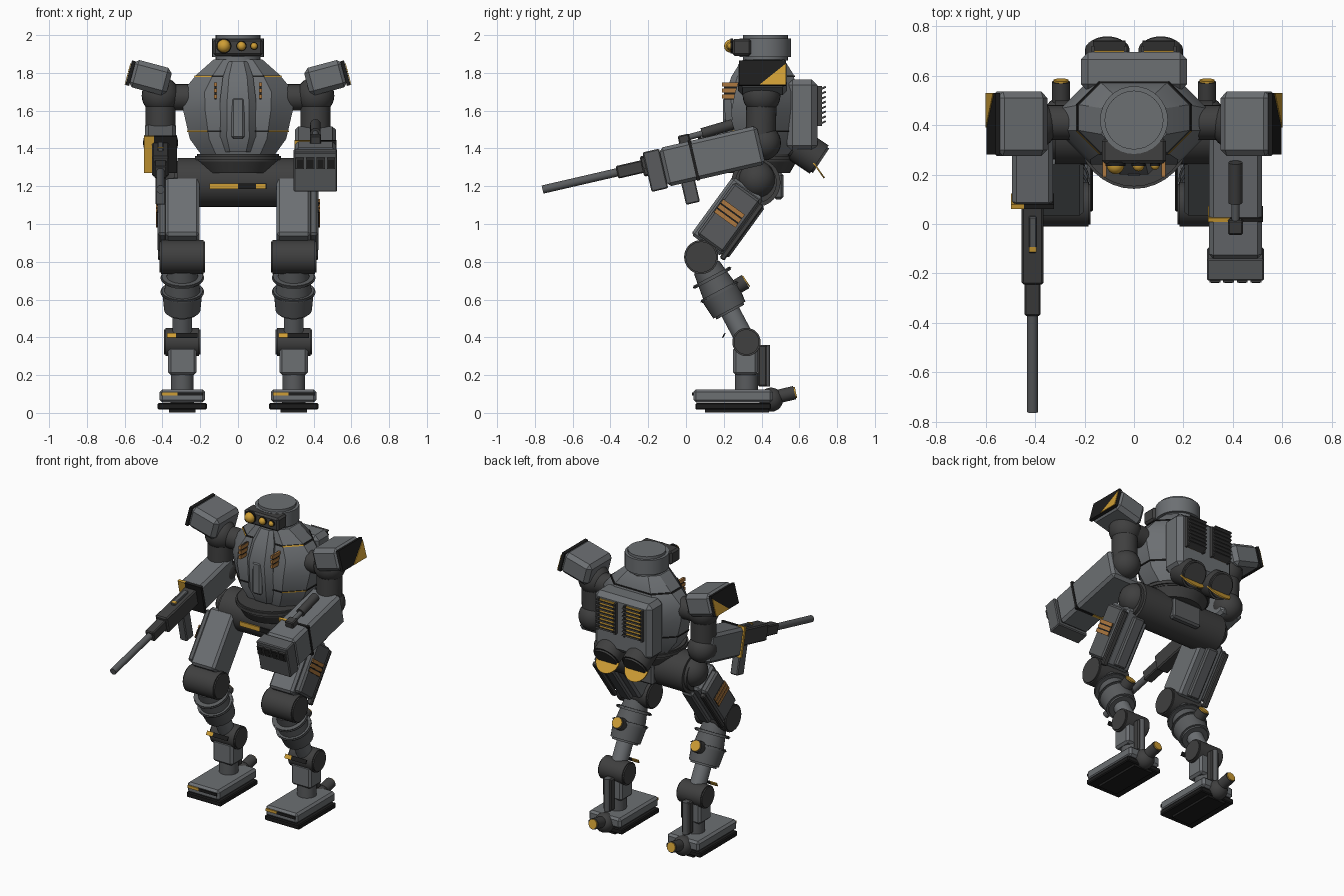
import bpy, bmesh, math
from mathutils import Matrix, Vector

if "Cube" in bpy.data.objects:
    bpy.data.objects.remove(bpy.data.objects["Cube"])

def mat(name, c):
    m = bpy.data.materials.new(name)
    m.diffuse_color = (*c, 1)
    m.use_nodes = True
    m.node_tree.nodes["Principled BSDF"].inputs["Base Color"].default_value = m.diffuse_color
    return m

PLATE = mat("armour grey", (.15, .16, .17))
MID = mat("mid grey", (.1, .105, .11))
DARK = mat("dark grey", (.05, .05, .05))
BLACK = mat("black", (.012, .012, .012))
GOLD = mat("gold", (.62, .34, .035))
COPPER = mat("copper", (.42, .19, .05))
T = lambda x, y, z: Matrix.Translation((x, y, z))
R = lambda a, ax: Matrix.Rotation(math.radians(a), 4, ax)

def add(name, bm, m, M=Matrix()):
    bm.transform(M)
    bmesh.ops.recalc_face_normals(bm, faces=bm.faces[:])
    me = bpy.data.meshes.new(name)
    bm.to_mesh(me)
    bm.free()
    me.materials.append(m)
    ob = bpy.data.objects.new(name, me)
    bpy.context.collection.objects.link(ob)
    return ob

def box(name, size, loc, m, bev=0, M=Matrix()):
    bm = bmesh.new()
    bmesh.ops.create_cube(bm, size=1)
    bm.transform(T(*loc) @ Matrix.Diagonal((*size, 1)))
    if bev:
        bmesh.ops.bevel(bm, geom=bm.edges[:], offset=bev, segments=1, affect='EDGES')
    return add(name, bm, m, M)

def rod(name, p, q, r, m, r2=None, bev=0, M=Matrix()):
    p, q = Vector(p), Vector(q)
    bm = bmesh.new()
    bmesh.ops.create_cone(bm, cap_ends=True, segments=32, radius1=r,
                          radius2=r if r2 is None else r2, depth=(q - p).length)
    if bev:
        rim = [e for e in bm.edges if any(len(f.verts) > 4 for f in e.link_faces)]
        bmesh.ops.bevel(bm, geom=rim, offset=bev, segments=2, affect='EDGES')
    rot = (q - p).to_track_quat('Z', 'Y').to_matrix().to_4x4()
    return add(name, bm, m, M @ T(*((p + q) / 2)) @ rot)

def ball(name, c, r, m):
    bm = bmesh.new()
    bmesh.ops.create_uvsphere(bm, u_segments=24, v_segments=14, radius=r)
    return add(name, bm, m, T(*c))

def loft(name, levels, m):
    # stacked chamfered sections: z, half width, front y, back y
    bm = bmesh.new()
    rings = []
    for z, w, a, b in levels:
        c = .4 * w
        pts = [(c - w, a), (w - c, a), (w, a + c), (w, b - c), (w - c, b), (c - w, b), (-w, b - c), (-w, a + c)]
        rings.append([bm.verts.new((x, y, z)) for x, y in pts])
    for lo, hi in zip(rings, rings[1:]):
        for i in range(8):
            j = (i + 1) % 8
            bm.faces.new((lo[i], lo[j], hi[j], hi[i]))
    bm.faces.new(rings[0])
    bm.faces.new(rings[-1])
    return add(name, bm, m)

def hazard(name, size, loc, M=Matrix(), gold=.33):
    # black plate with a gold end
    w, d, h = size
    x, y, z = loc
    box(name + "_black", (w * (1 - gold), d, h), (x + w * gold / 2, y, z), BLACK, 0, M)
    box(name + "_gold", (w * gold, d, h), (x - w * (1 - gold) / 2, y, z), GOLD, 0, M)

# torso
LV = [(1.36, .19, .28, .55), (1.45, .255, .25, .57), (1.6, .29, .24, .585),
      (1.7, .295, .26, .585), (1.79, .22, .29, .57), (1.87, .13, .31, .52)]
loft("torso", LV, PLATE)

def section(z, grow):
    for a, b in zip(LV, LV[1:]):
        if a[0] <= z <= b[0]:
            t = (z - a[0]) / (b[0] - a[0])
            w, f, k = (a[i] + t * (b[i] - a[i]) for i in (1, 2, 3))
            return (z, w + grow, f - grow, k + grow)

for z in (1.49, 1.782):
    band = loft("torso_seam", [section(z - .004, .005), section(z + .004, .005)], BLACK)
    band.data.materials.append(GOLD)
    for f in band.data.polygons:
        n = f.normal
        if abs(n.x) > .3 and n.y < -.3:
            f.material_index = 1
loft("chest_panel", [(1.38, .07, .25, .4), (1.46, .1, .215, .4), (1.66, .095, .2, .4),
                     (1.78, .08, .24, .42), (1.86, .05, .29, .42)], PLATE)
box("chest_ridge", (.07, .04, .22), (0, .215, 1.56), PLATE, .012)
for s in (-1, 1):
    for k in range(3):
        box("chest_vent", (.016, .12, .022), (s * .12, .25, 1.675 + k * .032), COPPER)
    box("chest_vent_core", (.01, .11, .09), (s * .12, .255, 1.705), BLACK)

# head
rod("neck", (0, .42, 1.84), (0, .42, 1.9), .11, DARK)
rod("head", (0, .42, 1.865), (0, .42, 2), .137, PLATE, bev=.018)
box("visor", (.26, .1, .09), (0, .295, 1.935), DARK, .012)
for x, r in ((-.075, .035), (.018, .024), (.085, .018)):
    rod("eye_rim", (x, .25, 1.942), (x, .235, 1.942), r * 1.15, BLACK)
    ball("eye", (x, .237, 1.942), r, GOLD)

# backpack, vents and boosters
box("backpack", (.43, .16, .38), (0, .615, 1.575), PLATE, .03)
for s in (-1, 1):
    box("vent_back", (.13, .008, .2), (s * .1, .698, 1.625), GOLD)
    for x in (-.066, .066):
        box("vent_side", (.012, .03, .21), (s * .1 + x, .705, 1.625), DARK)
    for k in range(8):
        box("vent_fin", (.13, .045, .01), (0, 0, 0), DARK, 0,
            T(s * .1, .72, 1.535 + k * .026) @ R(25, 'X'))
    rod("booster", (s * .108, .58, 1.425), (s * .108, .715, 1.335), .09, DARK, bev=.012)
    c = Vector((s * .108, .68, 1.31))
    rod("booster_flap", c, c + Vector((0, .0065, .0046)), .085, GOLD)

# waist and pelvis
rod("waist_ring", (0, .37, 1.33), (0, .37, 1.37), .228, DARK, bev=.01)
rod("waist_taper", (0, .37, 1.27), (0, .37, 1.33), .18, DARK, .215)
rod("pelvis", (-.34, .37, 1.22), (.34, .37, 1.22), .13, DARK, bev=.02)
box("pelvis_rear_plate", (.22, .05, .14), (0, .49, 1.2), MID, .012)
hazard("pelvis_stripe", (.3, .012, .03), (0, .238, 1.2), gold=.5)
box("pelvis_stripe_end", (.05, .012, .026), (.12, .237, 1.2), GOLD)

# legs
for s in (-1, 1):
    x = s * .295
    ball("hip_joint", (s * .31, .375, 1.235), .1, DARK)
    H = T(x, .218, 1.04) @ R(-36, 'X')
    box("thigh", (.18, .2, .38), (0, 0, 0), PLATE, .015, H)
    box("thigh_side", (.05, .17, .34), (s * .105, .01, 0), MID, .012, H)
    box("thigh_rail", (.08, .04, .33), (0, .115, -.01), MID, .01, H)
    box("thigh_outer_rail", (.035, .03, .36), (s * .11, .11, -.02), DARK, .006, H)
    box("thigh_decal_back", (.006, .14, .085), (s * .132, 0, .02), BLACK, 0, H)
    for k in (-1, 0, 1):
        box("thigh_decal", (.008, .14, .022), (s * .134, 0, .02 + k * .031), COPPER, 0, H)
    K, A = Vector((x, .08, .825)), Vector((x, .32, .375))
    d = (A - K).normalized()
    rod("knee", K - Vector((.12, 0, 0)), K + Vector((.12, 0, 0)), .09, DARK, bev=.008)
    rod("calf_upper", K + d * .06, K + d * .2, .075, MID, .095)
    for q in (.115, .2):
        rod("calf_ring", K + d * q, K + d * (q + .018), .115, MID, bev=.006)
    rod("calf_lower", K + d * .2, K + d * .33, .107, MID, .095, bev=.012)
    rod("shin_rod", K + d * .3, A, .052, PLATE)
    rod("calf_lens_housing", (x, .23, .645), (x, .315, .695), .04, DARK)
    rod("calf_lens", (x, .315, .695), (x, .321, .699), .034, GOLD)
    rod("ankle", A - Vector((.097, 0, 0)), A + Vector((.097, 0, 0)), .075, DARK, bev=.008)
    hazard("ankle_stripe", (.16, .007, .028), (0, 0, 0), T(x, .2, .41) @ R(-30, 'X'), .3)
    box("lower_shin", (.15, .13, .15), (x, .315, .275), PLATE, .014)
    rod("ankle_post", (x, .32, .11), (x, .32, .21), .06, MID)
    box("shin_back", (.06, .05, .22), (x, .405, .25), DARK, .008)
    rod("shin_piston", (x, .425, .14), (x, .425, .36), .02, MID)
    box("foot", (.24, .42, .07), (x, .25, .09), PLATE, .014)
    box("sole", (.26, .4, .035), (x, .25, .035), BLACK, .006)
    box("sole_pad", (.14, .34, .02), (x, .27, .012), BLACK)
    hazard("toe_stripe", (.22, .008, .018), (x, .037, .1), gold=.38)
    ball("heel", (x, .45, .07), .064, DARK)
    rod("heel_nozzle", (x, .48, .085), (x, .575, .107), .036, DARK)
    rod("heel_nozzle_end", (x, .575, .107), (x, .582, .1085), .03, GOLD)

# shoulders and upper arms
for s in (-1, 1):
    x = s * .41
    rod("shoulder_axle", (s * .24, .41, 1.67), (x, .41, 1.67), .07, DARK)
    ball("shoulder_joint", (x, .4, 1.68), .1, DARK)
    rod("upper_arm", (x, .4, 1.66), (x, .395, 1.46), .08, DARK)
    ball("elbow", (x, .41, 1.43), .093, DARK)
    P = T(s * .465, .405, 1.775) @ R(-15 * s, 'Y')
    box("shoulder_pad", (.21, .26, .15), (0, 0, 0), PLATE, .025, P)
    box("shoulder_badge", (.02, .25, .135), (s * .106, 0, -.004), BLACK, 0, P)
    bm = bmesh.new()
    f = bm.faces.new([bm.verts.new((s * .117, *p)) for p in ((-.015, -.07), (.124, -.07), (.124, .045))])
    g = bmesh.ops.extrude_face_region(bm, geom=[f])["geom"]
    bmesh.ops.translate(bm, verts=[v for v in g if isinstance(v, bmesh.types.BMVert)], vec=(s * .004, 0, 0))
    add("shoulder_badge_gold", bm, GOLD, P)

# gun arm
G = T(-.41, .4, 1.45) @ R(13, 'X')
box("gun_forearm", (.165, .36, .19), (0, -.14, -.01), PLATE, .018, G)
hazard("gun_forearm_stripe", (.175, .018, .2), (0, -.318, -.01), G, .3)
box("gun_body", (.09, .34, .11), (0, -.48, 0), DARK, .008, G)
box("gun_sight", (.03, .15, .02), (0, -.44, .06), MID, .004, G)
box("gun_mark", (.03, .02, .008), (0, -.5, .067), GOLD, 0, G)
box("gun_magazine", (.055, .075, .2), (0, -.43, -.13), MID, .006, G @ T(0, 0, -.02))
box("gun_shroud", (.064, .15, .068), (0, -.71, 0), DARK, .006, G)
rod("gun_barrel", (0, -.77, 0), (0, -1.19, 0), .022, MID, M=G)

# launcher arm
L = T(.41, .4, 1.45) @ R(13, 'X')
box("launcher", (.215, .53, .21), (0, -.275, -.03), PLATE, .018, L)
box("launcher_muzzle", (.23, .09, .215), (0, -.585, -.035), MID, .006, L)
hazard("launcher_stripe", (.223, .016, .218), (0, -.375, -.03), L, .4)
for k in range(4):
    px = (k - 1.5) * .055
    box("launcher_tube", (.044, .022, .06), (px, -.632, .015), DARK, 0, L)
    box("launcher_bore", (.032, .004, .046), (px, -.644, .015), BLACK, 0, L)
rod("launcher_piston", (0, -.13, .11), (0, -.3, .1), .028, DARK, M=L)
rod("launcher_piston_rod", (0, -.28, .1), (0, -.4, .095), .016, MID, M=L)
box("launcher_bracket", (.06, .06, .05), (0, -.4, .09), DARK, .006, L)

# keep edges sharp, smooth the round parts
for ob in bpy.data.objects:
    ob.select_set(True)
bpy.context.view_layer.objects.active = bpy.data.objects["head"]
bpy.ops.object.shade_smooth_by_angle(angle=math.radians(30))
